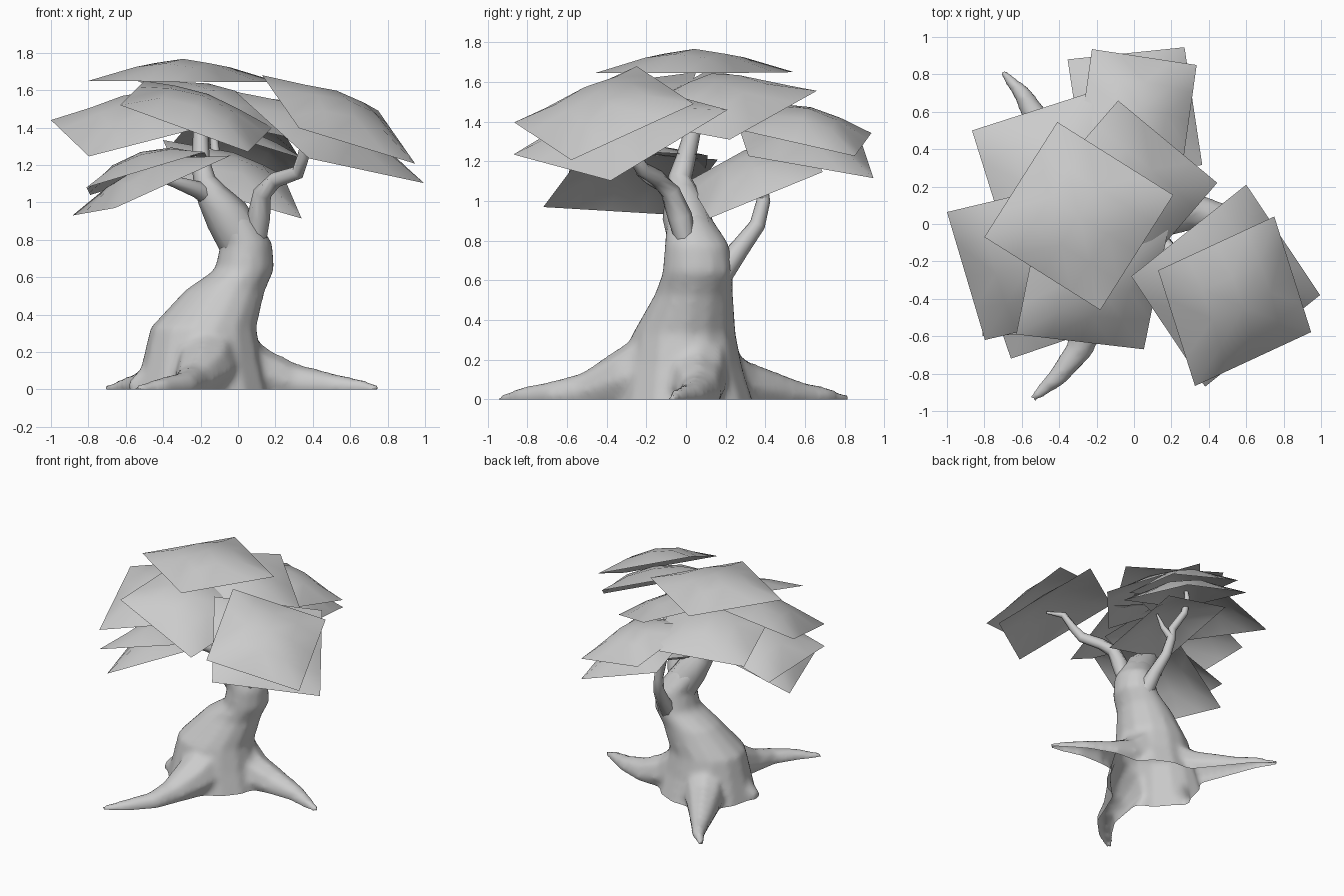
import bpy, bmesh, math
from mathutils import Vector

cube = bpy.data.objects.get("Cube")
if cube:
    bpy.data.objects.remove(cube)

grey = bpy.data.materials.new("plain_grey")
grey.use_nodes = True
colour = (0.6, 0.6, 0.6, 1)
grey.diffuse_color = colour
grey.node_tree.nodes["Principled BSDF"].inputs["Base Color"].default_value = colour


def finish(bm, name, angle=60):
    mesh = bpy.data.meshes.new(name)
    bm.to_mesh(mesh)
    bm.free()
    obj = bpy.data.objects.new(name, mesh)
    bpy.context.collection.objects.link(obj)
    mesh.materials.clear()
    mesh.materials.append(grey)
    bpy.ops.object.select_all(action='DESELECT')
    obj.select_set(True)
    bpy.context.view_layer.objects.active = obj
    bpy.ops.object.shade_smooth_by_angle(angle=math.radians(angle))
    return obj


def loft(bm, rings):
    """Skin a list of point rings and cap both ends."""
    loops = [[bm.verts.new(p) for p in ring] for ring in rings]
    n = len(loops[0])
    faces = [bm.faces.new(loops[0][::-1]), bm.faces.new(loops[-1])]
    for a, b in zip(loops, loops[1:]):
        for i in range(n):
            j = (i + 1) % n
            faces.append(bm.faces.new((a[i], a[j], b[j], b[i])))
    bmesh.ops.recalc_face_normals(bm, faces=faces)


def limb(bm, path, ref, sides=8):
    """Tapered tube along (x, y, z, radius) points."""
    pts = [Vector(p[:3]) for p in path]
    rings = []
    for i, p in enumerate(pts):
        t = (pts[min(i + 1, len(pts) - 1)] - pts[max(i - 1, 0)]).normalized()
        u = t.cross(Vector(ref)).normalized()
        v = u.cross(t)
        r = path[i][3]
        rings.append([p + r * (u * math.cos(a) + v * math.sin(a))
                      for a in (k * math.tau / sides for k in range(sides))])
    loft(bm, rings)


# Leaning trunk: height, centre x, centre y, half width, half depth
trunk = [(-.06, -.19, 0, .375, .36), (.16, -.19, -.01, .32, .3),
         (.33, -.185, -.01, .285, .265), (.53, -.07, .04, .215, .2),
         (.64, .035, .06, .16, .18), (.78, .045, .055, .14, .165),
         (.9, -.02, .02, .13, .12), (.98, -.06, 0, .09, .08)]
wood = bmesh.new()
loft(wood, [[Vector((cx + rx * math.cos(a), cy + ry * math.sin(a), z))
             for a in (k * math.tau / 14 for k in range(14))]
            for z, cx, cy, rx, ry in trunk])

# Spreading roots: back, front, side, small
roots = [
    [(-.2, .05, .16, .2), (-.36, .28, .06, .14), (-.53, .58, .02, .07),
     (-.6, .7, .015, .05), (-.71, .82, 0, .02)],
    [(-.14, -.02, .24, .2), (-.18, -.3, .1, .16), (-.24, -.5, .04, .1),
     (-.29, -.67, .02, .075), (-.41, -.82, .01, .055), (-.55, -.94, 0, .022)],
    [(-.1, .05, .2, .2), (.1, .06, .08, .15), (.3, .07, .03, .11),
     (.5, .03, .02, .07), (.68, -.05, .01, .04), (.75, -.07, 0, .022)],
    [(-.3, -.03, .1, .18), (-.48, -.06, .03, .1), (-.58, -.08, 0, .04)],
]
for path in roots:
    limb(wood, path, (0, 0, 1))

# Blend trunk and roots into one skin, then cut it open at the ground
rough = finish(wood, "trunk_rough")
remesh = rough.modifiers.new("blend", 'REMESH')
remesh.mode = 'VOXEL'
remesh.voxel_size = .022
smooth = rough.modifiers.new("soften", 'SMOOTH')
smooth.factor = .5
smooth.iterations = 6
skin = bmesh.new()
skin.from_object(rough, bpy.context.evaluated_depsgraph_get())
bpy.data.objects.remove(rough)
bmesh.ops.bisect_plane(skin, geom=skin.verts[:] + skin.edges[:] + skin.faces[:],
                       plane_co=(0, 0, 0), plane_no=(0, 0, 1), clear_inner=True)
finish(skin, "trunk_and_roots")

# Branches
branches = {
    "branch_main": [(.04, .05, .76, .13), (-.06, .0, .93, .12), (-.14, -.02, 1.04, .085),
                    (-.18, -.03, 1.12, .06), (-.2, 0, 1.22, .05), (-.2, .04, 1.38, .04),
                    (-.22, .05, 1.58, .015)],
    "branch_left": [(.1, .0, .79, .05), (.11, -.03, .92, .062), (.13, -.08, 1.05, .05),
                    (.2, -.15, 1.12, .042), (.32, -.22, 1.16, .038), (.35, -.28, 1.25, .032),
                    (.38, -.36, 1.39, .025), (.47, -.45, 1.42, .01)],
    "branch_right": [(-.1, .02, 1.0, .055), (-.22, -.08, 1.07, .045),
                     (-.34, -.18, 1.11, .03), (-.46, -.24, 1.14, .012)],
    "branch_back": [(.04, .16, .62, .07), (.02, .27, .76, .05), (-.01, .36, .88, .04),
                    (-.03, .39, 1.0, .035), (-.05, .38, 1.1, .032), (-.12, .44, 1.24, .028),
                    (-.13, .46, 1.36, .02), (-.11, .46, 1.48, .01)],
    "twig_back": [(-.03, .39, 1.02, .03), (.02, .36, 1.1, .02), (.07, .35, 1.2, .008)],
}
for name, path in branches.items():
    bm = bmesh.new()
    limb(bm, path, (0, 1, 0))
    finish(bm, name)


def leaf_card(name, a, b, d, bulge=.12, n=4):
    """Square sheet from corner a with neighbours b and d, domed upwards."""
    a, b, d = Vector(a), Vector(b), Vector(d)
    e, f = b - a, d - a
    normal = e.cross(f).normalized()
    if normal.z < 0:
        e, f, normal = f, e, -normal
    bm = bmesh.new()
    grid = []
    for i in range(n + 1):
        for j in range(n + 1):
            s, t = i / n, j / n
            h = bulge * (16 * s * (1 - s) * t * (1 - t)) ** .8
            grid.append(bm.verts.new(a + e * s + f * t + normal * h))
    for i in range(n):
        for j in range(n):
            k = i * (n + 1) + j
            p, q, r, s = (grid[m] for m in (k, k + n + 1, k + n + 2, k + 1))
            # Creases run from the corners to the middle
            if (i < n / 2) == (j < n / 2):
                bm.faces.new((p, q, r))
                bm.faces.new((p, r, s))
            else:
                bm.faces.new((p, q, s))
                bm.faces.new((q, r, s))
    finish(bm, name)


# Canopy of overlapping domed sheets
leaf_card("leaf_top", (-.8, -.07, 1.65), (-.41, .545, 1.65), (-.18, -.46, 1.645))
leaf_card("leaf_upper_back", (-.085, .66, 1.556), (.445, .22, 1.31), (-.56, .11, 1.66), .12)
leaf_card("leaf_upper_front", (-.63, -.59, 1.52), (.053, -.67, 1.27), (-.5, .05, 1.65), .12)
leaf_card("leaf_left_upper", (.947, -.578, 1.207), (.75, .04, 1.49), (.326, -.866, 1.397))
leaf_card("leaf_left_lower", (.995, -.38, 1.103), (.6, .21, 1.46), (.38, -.87, 1.235))
leaf_card("leaf_right_upper", (-1, .064, 1.44), (-.797, -.62, 1.246), (-.3, .23, 1.62))
leaf_card("leaf_right_lower", (-.658, -.72, .97), (-.885, -.05, .93), (-.04, -.51, 1.25))
leaf_card("leaf_right_middle", (-.81, -.6, 1.08), (-.79, .08, 1.04), (-.18, -.57, 1.27))
leaf_card("leaf_right_back", (-.866, .5, 1.35), (-.18, .72, 1.39), (-.65, -.19, 1.48))
leaf_card("leaf_back_upper", (-.225, .935, 1.343), (.335, .85, 1.227), (-.31, .33, 1.48))
leaf_card("leaf_back_lower", (.27, .945, 1.116), (-.355, .88, 1.31), (.365, .315, 1.227))
leaf_card("leaf_low", (.34, .12, .914), (-.3, .01, 1.1), (.24, .69, 1.147))
